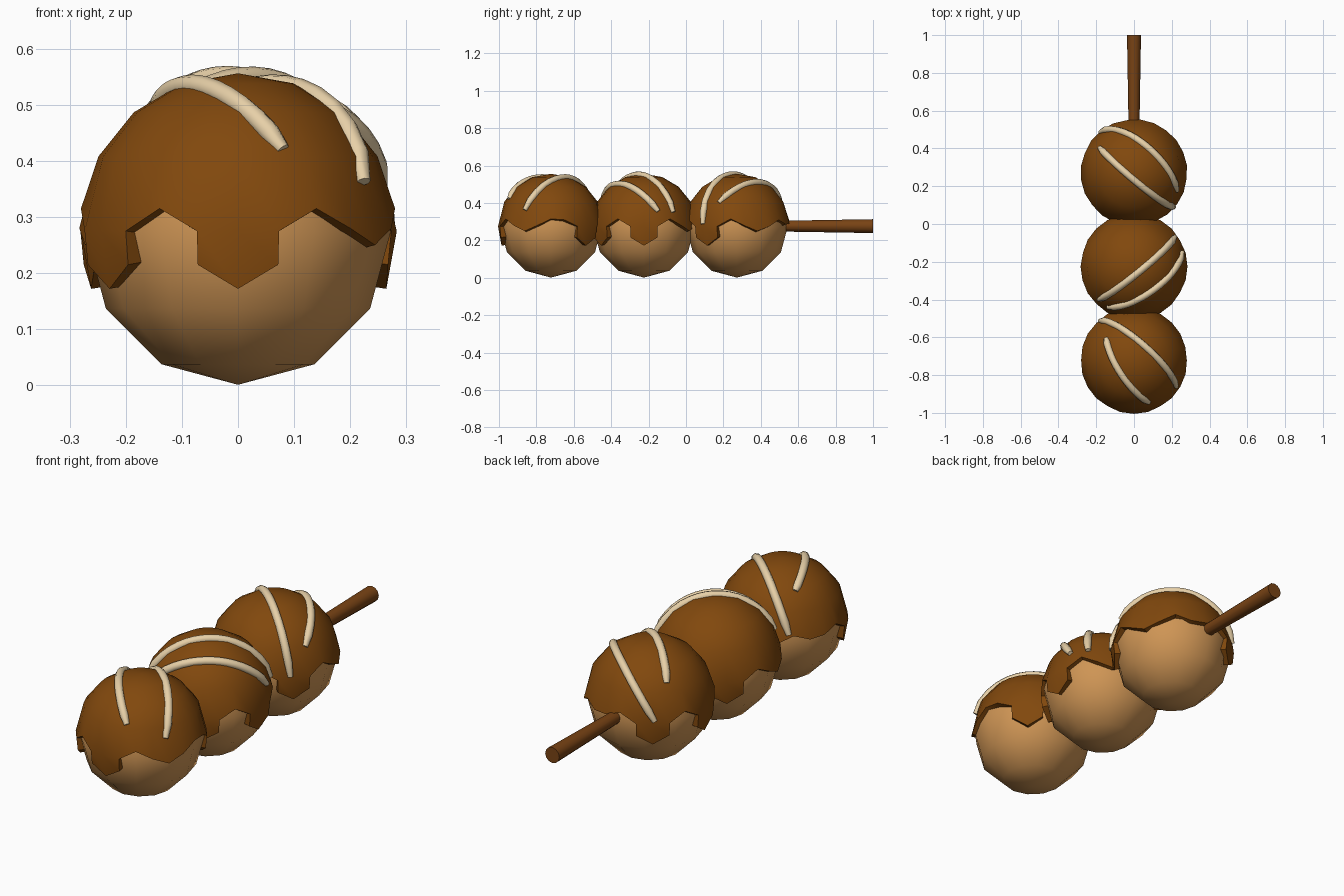
import bpy, bmesh, math
from mathutils import Vector

if "Cube" in bpy.data.objects:
    bpy.data.objects.remove(bpy.data.objects["Cube"])

ZC, R_BALL, R_CAP = 0.273, 0.272, 0.283


def material(name, rgb):
    m = bpy.data.materials.new(name)
    m.diffuse_color = (*rgb, 1)
    m.use_nodes = True
    m.node_tree.nodes["Principled BSDF"].inputs["Base Color"].default_value = m.diffuse_color
    return m


DOUGH = material("tan dough", (0.62, 0.30, 0.09))
CHOC = material("brown chocolate", (0.22, 0.065, 0.004))
CREAM = material("cream icing", (0.80, 0.63, 0.39))
WOOD = material("brown wood", (0.19, 0.056, 0.007))


def finish(ob, name, mat, angle):
    ob.name = name
    ob.data.materials.clear()
    ob.data.materials.append(mat)
    bpy.ops.object.select_all(action='DESELECT')
    ob.select_set(True)
    bpy.context.view_layer.objects.active = ob
    bpy.ops.object.shade_smooth_by_angle(angle=math.radians(angle))


# wavy lower edge of the coating: height by azimuth, plus three drips
EDGE = {-180: .315, -165: .275, -150: .275, -135: .275, -120: .315, -105: .275,
        -90: .275, -75: .275, -60: .315, -45: .28, -30: .25, -15: .28, 0: .315,
        15: .31, 30: .275, 45: .275, 60: .275, 75: .315, 90: .28, 105: .25,
        120: .275, 135: .31, 150: .285, 165: .27}
EDGE[165] = .29
DRIPS = (-150, -90, 45)


def coating(name, y, turn):
    bm = bmesh.new()

    def point(az, polar):
        a, p = math.radians(az + turn), math.radians(polar)
        return bm.verts.new((R_CAP * math.sin(p) * math.cos(a),
                             R_CAP * math.sin(p) * math.sin(a), R_CAP * math.cos(p)))

    def polar(z):
        return math.degrees(math.acos((z - ZC) / R_CAP))

    azs = sorted(EDGE)
    pole = point(0, 0)
    cols = {a: [point(a, p) for p in (20.5, 41, 61.5, polar(EDGE[a]))] for a in azs}
    for i, a in enumerate(azs):
        c, d = cols[a], cols[azs[(i + 1) % len(azs)]]
        bm.faces.new((pole, c[0], d[0]))
        for k in range(3):
            bm.faces.new((c[k], c[k + 1], d[k + 1], d[k]))
    for a in DRIPS:
        low = [point(a + o, polar(z)) for o, z in ((-15, .215), (0, .172), (15, .215))]
        top = [cols[a + o][3] for o in (-15, 0, 15)]
        for k in range(2):
            bm.faces.new((top[k], low[k], low[k + 1], top[k + 1]))
    bmesh.ops.recalc_face_normals(bm, faces=bm.faces)
    if pole.normal.z < 0 or next(iter(pole.link_faces)).normal.z < 0:
        bmesh.ops.reverse_faces(bm, faces=bm.faces)
    me = bpy.data.meshes.new(name)
    bm.to_mesh(me)
    bm.free()
    ob = bpy.data.objects.new(name, me)
    bpy.context.collection.objects.link(ob)
    ob.location = (0, y, ZC)
    mod = ob.modifiers.new("thickness", 'SOLIDIFY')
    mod.thickness, mod.offset = 0.03, -1
    bpy.context.view_layer.objects.active = ob
    bpy.ops.object.modifier_apply(modifier=mod.name)
    finish(ob, name, CHOC, 40)


def drizzle(name, y, pts):
    # smooth arc on the ball through three points given as seen from above
    r = 0.279
    a, m, b = [Vector((px, py - y, math.sqrt(max(r * r - px * px - (py - y) ** 2, 0.0002))))
               for px, py in pts]
    ctrl = 2 * m - (a + b) / 2
    n = 16
    cu = bpy.data.curves.new(name, 'CURVE')
    cu.dimensions = '3D'
    cu.bevel_depth, cu.bevel_resolution, cu.use_fill_caps = 0.019, 2, True
    sp = cu.splines.new('POLY')
    sp.points.add(n)
    for i in range(n + 1):
        t = i / n
        p = ((1 - t) ** 2 * a + 2 * t * (1 - t) * ctrl + t * t * b).normalized() * r
        sp.points[i].co = (p.x, p.y + y, p.z + ZC, 1)
        sp.points[i].radius = 0.65 if i in (0, n) else 1
    ob = bpy.data.objects.new(name, cu)
    bpy.context.collection.objects.link(ob)
    bpy.ops.object.select_all(action='DESELECT')
    ob.select_set(True)
    bpy.context.view_layer.objects.active = ob
    bpy.ops.object.convert(target='MESH')
    finish(bpy.context.object, name, CREAM, 60)


# three coated balls, each with two icing strokes
BALLS = (
    ("front", -0.722, 0, (((-.18, -.513), (.03, -.624), (.224, -.862)),
                          ((-.148, -.605), (-.085, -.767), (.08, -.945)))),
    ("middle", -0.225, 90, (((-.185, -.40), (.03, -.25), (.217, -.068)),
                            ((-.138, -.44), (.11, -.344), (.255, -.148)))),
    ("back", 0.272, -82, (((-.18, .49), (.058, .418), (.228, .175)),
                          ((-.182, .404), (-.02, .25), (.212, .09)))),
)
for name, y, turn, strokes in BALLS:
    bpy.ops.mesh.primitive_uv_sphere_add(segments=12, ring_count=6, radius=R_BALL,
                                         location=(0, y, ZC))
    finish(bpy.context.object, name + "_ball", DOUGH, 60)
    coating(name + "_coating", y, turn)
    for i, pts in enumerate(strokes):
        drizzle(f"{name}_drizzle_{i + 1}", y, pts)

# tapered skewer
bpy.ops.mesh.primitive_cone_add(vertices=12, radius1=0.037, radius2=0.012, depth=1.5,
                                location=(0, 0.25, ZC + 0.003), rotation=(math.pi / 2, 0, 0))
finish(bpy.context.object, "skewer", WOOD, 40)
